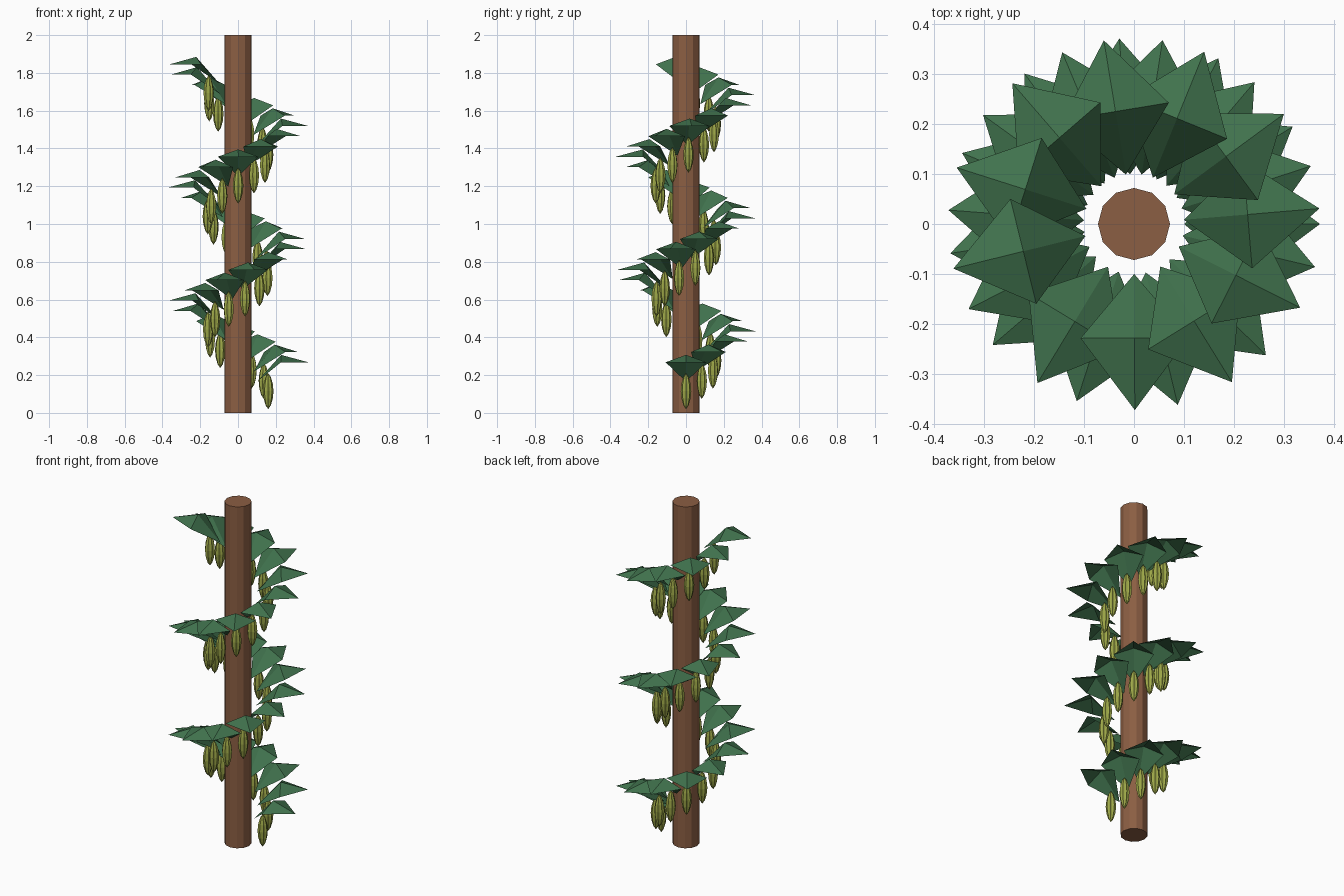
import bpy
import bmesh
from math import sin, cos, pi
from mathutils import Matrix

if "Cube" in bpy.data.objects:
    bpy.data.objects.remove(bpy.data.objects["Cube"])


def material(name, rgb):
    mat = bpy.data.materials.new(name)
    mat.use_nodes = True
    mat.diffuse_color = (*rgb, 1)
    mat.node_tree.nodes["Principled BSDF"].inputs["Base Color"].default_value = (*rgb, 1)
    return mat


def mesh_from(name, bm, mat):
    bmesh.ops.recalc_face_normals(bm, faces=bm.faces)
    mesh = bpy.data.meshes.new(name)
    bm.to_mesh(mesh)
    bm.free()
    mesh.materials.append(mat)
    return mesh


def place(name, mesh, matrix=Matrix()):
    obj = bpy.data.objects.new(name, mesh)
    obj.matrix_world = matrix
    bpy.context.collection.objects.link(obj)


bark = material("brown bark", (0.26, 0.112, 0.056))
green = material("leaf green", (0.052, 0.17, 0.075))
olive = material("olive pod", (0.34, 0.39, 0.065))

# Trunk: a plain twelve-sided pole
bm = bmesh.new()
bmesh.ops.create_cone(bm, cap_ends=True, segments=12, radius1=0.072, radius2=0.072,
                      depth=2, matrix=Matrix.Translation((0, 0, 1)))
place("trunk", mesh_from("trunk", bm, bark))

# Leaf: a diamond folded up to a raised centre, pointing along +x
bm = bmesh.new()
outline = [bm.verts.new(p) for p in
           ((0.1, 0, 0.165), (0.228, -0.108, 0.268), (0.372, 0, 0.268), (0.228, 0.108, 0.268))]
centre = bm.verts.new((0.228, 0, 0.307))
for a, b in zip(outline, outline[1:] + outline[:1]):
    bm.faces.new((a, b, centre))
leaf = mesh_from("leaf", bm, green)
# Keep the open leaf surface facing upward
if leaf.polygons[0].normal.z < 0:
    leaf.flip_normals()

# Pod: a ribbed spindle hanging under the leaf
SIDES = 16
bm = bmesh.new()
rings = []
for z, r in ((0.04, 0.014), (0.075, 0.024), (0.115, 0.028), (0.155, 0.024), (0.19, 0.014)):
    ring = []
    for i in range(SIDES):
        rib = r * (1 if i % 2 == 0 else 0.82)
        angle = 2 * pi * i / SIDES
        ring.append(bm.verts.new((0.16 + rib * cos(angle), rib * sin(angle), z)))
    rings.append(ring)
bottom = bm.verts.new((0.16, 0, 0.02))
top = bm.verts.new((0.16, 0, 0.21))
for i in range(SIDES):
    j = (i + 1) % SIDES
    for low, high in zip(rings, rings[1:]):
        bm.faces.new((low[i], low[j], high[j], high[i]))
    bm.faces.new((bottom, rings[0][j], rings[0][i]))
    bm.faces.new((top, rings[-1][i], rings[-1][j]))
pod = mesh_from("pod", bm, olive)

# Leaves and pods climb the trunk in a spiral
for i in range(30):
    step = Matrix.Translation((0, 0, 0.0544 * i)) @ Matrix.Rotation(0.55 * i, 4, "Z")
    place(f"leaf_{i + 1}", leaf, step)
    place(f"pod_{i + 1}", pod, step)
